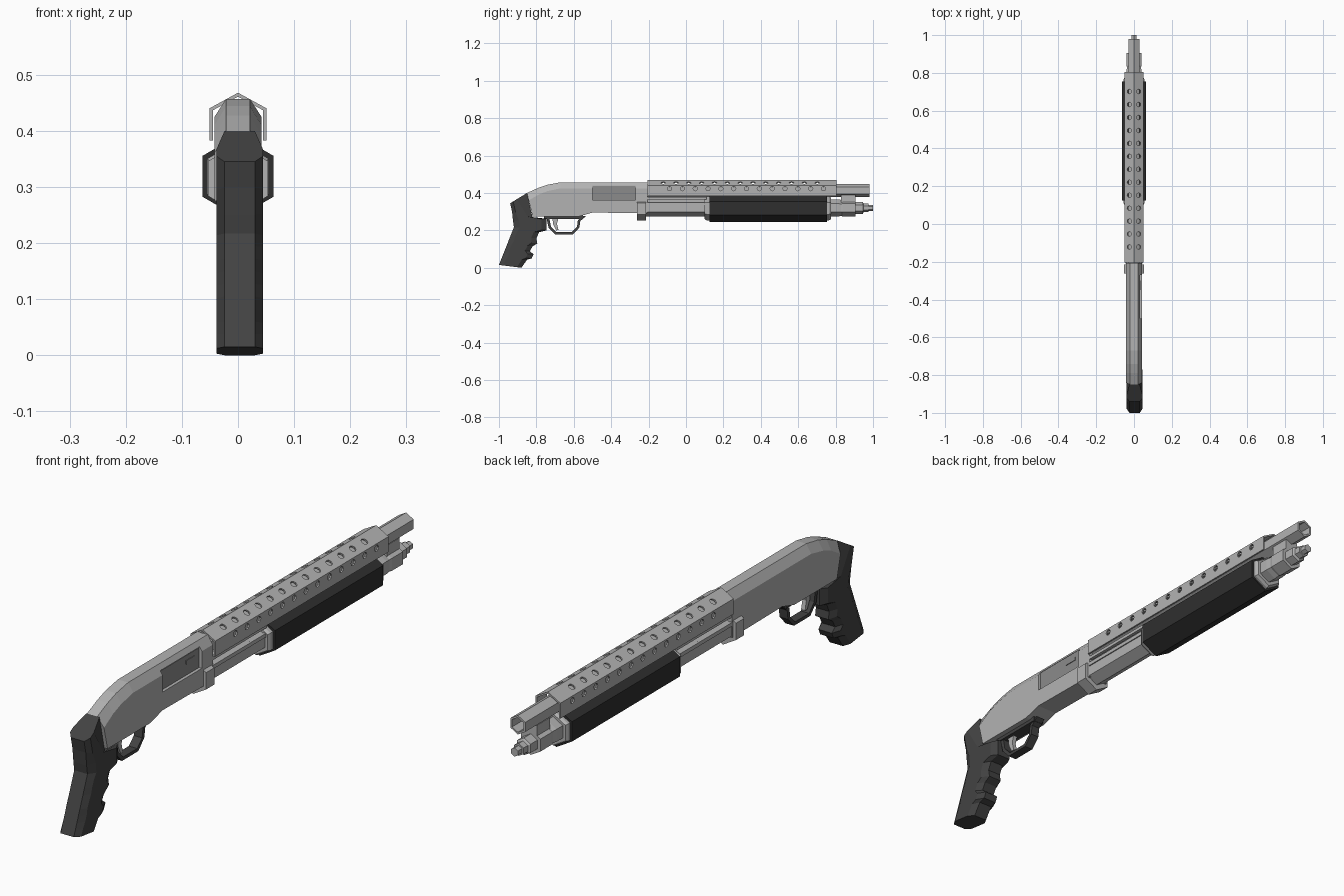
import bpy, bmesh, math
from mathutils import Vector

if "Cube" in bpy.data.objects:
    bpy.data.objects.remove(bpy.data.objects["Cube"])


def mat(name, c):
    m = bpy.data.materials.new(name)
    m.diffuse_color = (c, c, c, 1)
    m.use_nodes = True
    m.node_tree.nodes["Principled BSDF"].inputs["Base Color"].default_value = m.diffuse_color
    return m


STEEL = mat("light steel", 0.45)
PORT = mat("dull steel", 0.26)
GRIP = mat("dark grey polymer", 0.055)
BLACK = mat("black polymer", 0.028)


def finish(name, bm, m):
    bmesh.ops.recalc_face_normals(bm, faces=bm.faces[:])
    me = bpy.data.meshes.new(name)
    bm.to_mesh(me)
    bm.free()
    if m:
        me.materials.append(m)
    ob = bpy.data.objects.new(name, me)
    bpy.context.collection.objects.link(ob)
    return ob


def add_loft(bm, rings):
    vs = [[bm.verts.new(p) for p in r] for r in rings]
    n = len(vs[0])
    for a, b in zip(vs, vs[1:]):
        for i in range(n):
            bm.faces.new((a[i], a[(i + 1) % n], b[(i + 1) % n], b[i]))
    bm.faces.new(vs[0])
    bm.faces.new(vs[-1])


def loft(name, rings, m):
    bm = bmesh.new()
    add_loft(bm, rings)
    return finish(name, bm, m)


def side_prism(name, pts, x0, x1, m):
    return loft(name, [[(x, y, z) for y, z in pts] for x in (x0, x1)], m)


def box(name, x, y, z, m):
    return side_prism(name, [(y[0], z[0]), (y[1], z[0]), (y[1], z[1]), (y[0], z[1])], x[0], x[1], m)


def hex_rod(name, zc, steps, m):
    """Six-sided rod along y, one edge on top; steps are (y, radius)."""
    return loft(name, [[(r * math.sin(k * math.pi / 3), y, zc + r * math.cos(k * math.pi / 3))
                        for k in range(6)] for y, r in steps], m)


def cut(ob, cutter):
    md = ob.modifiers.new("cut", 'BOOLEAN')
    md.operation = 'DIFFERENCE'
    md.solver = 'EXACT'
    md.object = cutter
    cutter.hide_render = True
    bpy.context.view_layer.objects.active = ob
    bpy.ops.object.modifier_apply(modifier=md.name)
    bpy.data.objects.remove(cutter)


# Pistol grip: chamfered sections from top to bottom, (back), (front), front chamfer
def lerp(a, b, t):
    return a[0] + (b[0] - a[0]) * t, a[1] + (b[1] - a[1]) * t


grip = [((-.94, .345), (-.85, .40), .6), ((-.93, .30), (-.82, .265), .25),
        ((-.925, .25), (-.745, .262), .15), ((-.92, .217), (-.745, .20), .15)]
fronts = [(-.785, .19), (-.80, .158), (-.795, .13), (-.82, .115), (-.835, .088),
          (-.815, .072), (-.825, .05), (-.85, .043), (-.88, .0)]
for i, f in enumerate(fronts):
    grip.append((lerp((-.92, .217), (-1.0, .015), (i + 1) / len(fronts)), f, .2))
rings = []
for b, f, c in grip:
    half = [(.027, 0), (.0415, .18), (.0415, 1 - c), (.027, 1)]
    sec = half + [(-x, t) for x, t in reversed(half)]
    rings.append([(x + .003, *lerp(b, f, t)) for x, t in sec])
loft("pistol_grip", rings, GRIP)

# Receiver: chamfered top, (top y, top z, shoulder z, bottom y, bottom z)
rings = []
for yt, zt, zc, yb, zb in [(-.85, .40, .36, -.82, .275), (-.79, .427, .392, -.78, .275),
                           (-.74, .444, .41, -.74, .275), (-.67, .457, .425, -.67, .275),
                           (-.57, .457, .425, -.57, .275), (-.50, .457, .425, -.50, .295),
                           (-.207, .457, .425, -.207, .292)]:
    half = [(.042, yb, zb), (.042, yt + (yb - yt) * .3, zc), (.021, yt, zt)]
    rings.append(half + [(-x, y, z) for x, y, z in reversed(half)])
receiver = loft("receiver", rings, STEEL)

# Ejection port recess with bolt and extractor
cut(receiver, box("port_cutter", (.030, .06), (-.50, -.27), (.362, .44), None))
box("bolt", (.027, .0315), (-.499, -.271), (.363, .436), PORT)
box("extractor", (.031, .034), (-.35, -.30), (.405, .418), PORT)

# Receiver front collar round the magazine
hex_rod("receiver_collar", .315, [(-.262, .062), (-.215, .062)], STEEL)

# Trigger guard and trigger
outer = [(-.745, .262), (-.735, .215), (-.70, .178), (-.605, .178), (-.57, .215), (-.565, .25), (-.535, .275)]
inner = [(-.55, .278), (-.578, .255), (-.583, .218), (-.612, .19), (-.693, .19), (-.722, .22), (-.73, .262)]
side_prism("trigger_guard", outer + inner, -.017, .017, GRIP)
box("guard_plate", (-.022, .022), (-.76, -.55), (.262, .28), GRIP)
side_prism("trigger", [(-.715, .27), (-.68, .27), (-.69, .235), (-.682, .202), (-.694, .2), (-.71, .232)],
           -.008, .008, STEEL)

# Hollow barrel
hex_rod("barrel", .413, [(-.21, .035), (.98, .035), (.98, .027), (.90, .027)], STEEL)

# Magazine tube with stepped end cap
hex_rod("magazine_tube", .32, [(-.25, .046), (.81, .046), (.83, .043), (.84, .046), (.905, .046), (.905, .032),
                               (.945, .032), (.95, .023), (.975, .023), (.975, .016), (1.0, .016)], STEEL)
box("barrel_clamp", (-.026, .026), (.83, .905), (.34, .39), STEEL)

# Pump: steel core, dark shell, action bars
hex_rod("pump_core", .318, [(.10, .058), (.11, .064), (.765, .064), (.775, .058)], STEEL)
hex_rod("pump_shell", .319, [(.125, .073), (.755, .073)], BLACK)
for s, n in ((1, "right"), (-1, "left")):
    box("action_bar_" + n, sorted((s * .034, s * .044)), (-.21, .11), (.336, .35), STEEL)
    box("upper_rail_" + n, sorted((s * .028, s * .04)), (-.21, .11), (.366, .378), STEEL)

# Heat shield: folded sheet with four rows of vent holes
o = [(-.051, .383), (-.051, .44), (0, .468), (.051, .44), (.051, .383)]
i = [(.045, .383), (.045, .4365), (0, .461), (-.045, .4365), (-.045, .383)]
shield = loft("heat_shield", [[(x, y, z) for x, z in o + i] for y in (-.205, .805)], STEEL)
bm = bmesh.new()
for s in (1, -1):
    for k in range(13):
        for c, n, r in ((Vector((s * .025, -.122 + k * .0686, .4543)), Vector((s * .481, 0, .877)), .0125),
                        (Vector((s * .051, -.088 + k * .0686, .423)), Vector((s, 0, 0)), .0115)):
            u = Vector((0, 1, 0))
            v = n.cross(u)
            add_loft(bm, [[c + n * d + r * (u * math.cos(a * math.pi / 4) + v * math.sin(a * math.pi / 4))
                           for a in range(8)] for d in (-.009, .008)])
cut(shield, finish("vent_cutters", bm, None))
